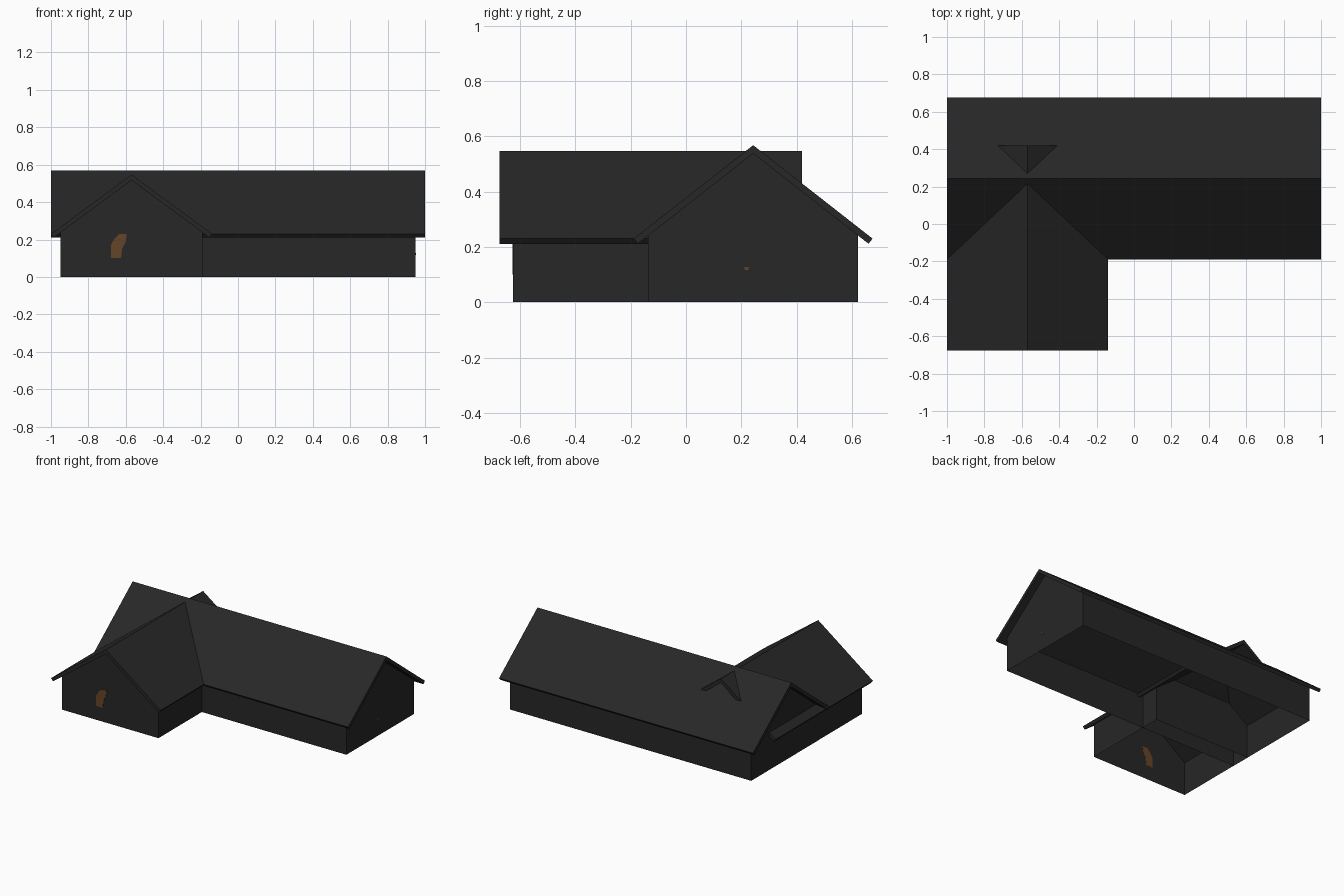
import bpy
import bmesh
from mathutils import Matrix, Vector

cube = bpy.data.objects.get("Cube")
if cube:
    bpy.data.objects.remove(cube, do_unlink=True)


def make_material(name, rgb):
    mat = bpy.data.materials.new(name)
    mat.use_nodes = True
    color = (*rgb, 1.0)
    mat.diffuse_color = color
    bsdf = mat.node_tree.nodes["Principled BSDF"]
    bsdf.inputs["Base Color"].default_value = color
    bsdf.inputs["Roughness"].default_value = 0.9
    return mat


charcoal = make_material("charcoal", (0.02, 0.02, 0.02))
brown = make_material("timber brown", (0.13, 0.06, 0.02))

# Frames map a profile's (across, up) plus a run length to the model's axes
ALONG_X = Matrix(((0, 0, 1), (1, 0, 0), (0, 1, 0)))
ALONG_Y = Matrix(((1, 0, 0), (0, 0, 1), (0, 1, 0)))


def extrude(name, profile, frame, start, end, mat, open_sides=(), caps=True):
    """Run a 2D profile from start to end, skipping the listed side faces."""
    bm = bmesh.new()
    rings = [[bm.verts.new(frame @ Vector((a, z, run))) for a, z in profile]
             for run in (start, end)]
    count = len(profile)
    for i in range(count):
        if i in open_sides:
            continue
        j = (i + 1) % count
        bm.faces.new((rings[0][i], rings[0][j], rings[1][j], rings[1][i]))
    if caps:
        for ring in rings:
            bm.faces.new(ring)
    bmesh.ops.recalc_face_normals(bm, faces=bm.faces)
    mesh = bpy.data.meshes.new(name)
    bm.to_mesh(mesh)
    bm.free()
    mesh.materials.append(mat)
    obj = bpy.data.objects.new(name, mesh)
    bpy.context.collection.objects.link(obj)
    return obj


EAVE, THICK, WALL_HALF = 0.23, 0.03, 0.38


def gabled_block(name, center, half, ridge, frame, walls, roof):
    """Open-bottomed gabled walls under a folded roof slab."""
    pitch = (ridge - EAVE) / half
    under = ridge - THICK
    inner = half - 0.015

    # Roof slab
    right = [(half, EAVE), (inner, under - pitch * inner)]
    left = [(-a, z) for a, z in reversed(right)]
    outline = [(0, ridge)] + right + [(0, under)] + left
    extrude(name + "_roof", [(center + a, z) for a, z in outline],
            frame, *roof, charcoal)

    # Walls: open floor, roof slopes left to the slab
    top = under - pitch * WALL_HALF
    w = WALL_HALF
    outline = [(-w, 0), (w, 0), (w, top), (0, under), (-w, top)]
    extrude(name + "_walls", [(center + a, z) for a, z in outline],
            frame, *walls, charcoal, open_sides=(0, 2, 3))


gabled_block("main_house", 0.243, 0.432, 0.568, ALONG_X,
             walls=(-0.95, 0.95), roof=(-1.0, 1.0))
gabled_block("front_wing", -0.569, 0.431, 0.547, ALONG_Y,
             walls=(-0.625, 0.0), roof=(-0.675, 0.42))

# Irregular brown patch on the wing's front wall
patch = [(-0.68, 0.1), (-0.625, 0.1), (-0.62, 0.15), (-0.6, 0.19),
         (-0.595, 0.23), (-0.635, 0.23), (-0.66, 0.205), (-0.68, 0.17)]
extrude("front_patch", patch, ALONG_Y, -0.628, -0.624, brown)

# Tiny brown fleck on the side gable
fleck = [(0.212, 0.116), (0.226, 0.116), (0.226, 0.128), (0.212, 0.128)]
extrude("side_fleck", fleck, ALONG_X, 0.949, 0.952, brown)
